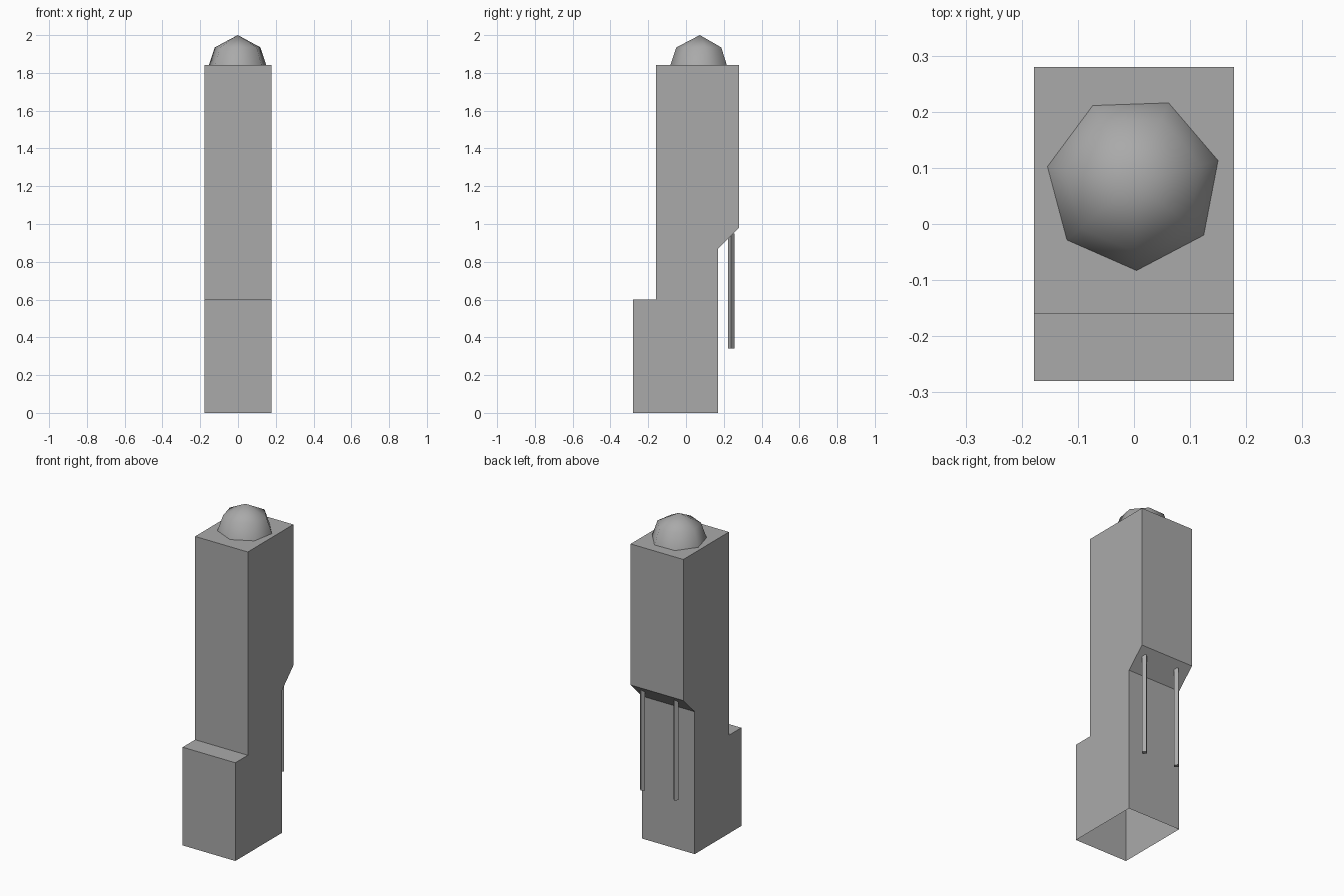
import bpy
import bmesh
from math import cos, sin, pi, radians

cube = bpy.data.objects.get("Cube")
if cube:
    bpy.data.objects.remove(cube, do_unlink=True)

GREY = (0.4, 0.4, 0.4, 1.0)
grey = bpy.data.materials.new("plain grey")
grey.use_nodes = True
grey.diffuse_color = GREY
grey.node_tree.nodes["Principled BSDF"].inputs["Base Color"].default_value = GREY


def finish(bm, name, smooth=False):
    bmesh.ops.recalc_face_normals(bm, faces=bm.faces)
    for face in bm.faces:
        face.smooth = smooth
    mesh = bpy.data.meshes.new(name)
    bm.to_mesh(mesh)
    bm.free()
    mesh.materials.append(grey)
    obj = bpy.data.objects.new(name, mesh)
    bpy.context.collection.objects.link(obj)
    return obj


def ring(bm, sides, radius, centre, z, turn):
    angles = [turn + 2 * pi * i / sides for i in range(sides)]
    return [bm.verts.new((centre[0] + radius * cos(a),
                          centre[1] + radius * sin(a), z)) for a in angles]


def bridge(bm, low, high):
    for i in range(len(low)):
        j = (i + 1) % len(low)
        bm.faces.new((low[i], low[j], high[j], high[i]))


# Tower: side profile (y, z) extruded across the width, open underneath
PROFILE = [(-0.28, 0), (-0.28, 0.6), (-0.16, 0.6), (-0.16, 1.842),
           (0.28, 1.842), (0.28, 0.98), (0.17, 0.87), (0.17, 0)]
HALF_WIDTH = 0.178
bm = bmesh.new()
right, left = [[bm.verts.new((x, y, z)) for y, z in PROFILE]
               for x in (-HALF_WIDTH, HALF_WIDTH)]
bm.faces.new(right)
bm.faces.new(left)
for i in range(len(PROFILE) - 1):
    bm.faces.new((right[i], right[i + 1], left[i + 1], left[i]))
finish(bm, "tower_body")

# Seven-sided dome on the roof
bm = bmesh.new()
centre, turn = (-0.001, 0.073), radians(-88)
base = ring(bm, 7, 0.156, centre, 1.842, turn)
middle = ring(bm, 7, 0.124, centre, 1.935, turn)
apex = bm.verts.new((*centre, 2.0))
bridge(bm, base, middle)
for i in range(7):
    bm.faces.new((middle[i], middle[(i + 1) % 7], apex))
finish(bm, "roof_dome", smooth=True)

# Thin square posts hanging under the rear overhang
for name, x in (("left_post", 0.126), ("right_post", -0.1)):
    bm = bmesh.new()
    low = ring(bm, 4, 0.0175, (x, 0.239), 0.34, 0)
    high = ring(bm, 4, 0.0175, (x, 0.239), 0.95, 0)
    bridge(bm, low, high)
    bm.faces.new(low)
    bm.faces.new(high)
    finish(bm, name)
